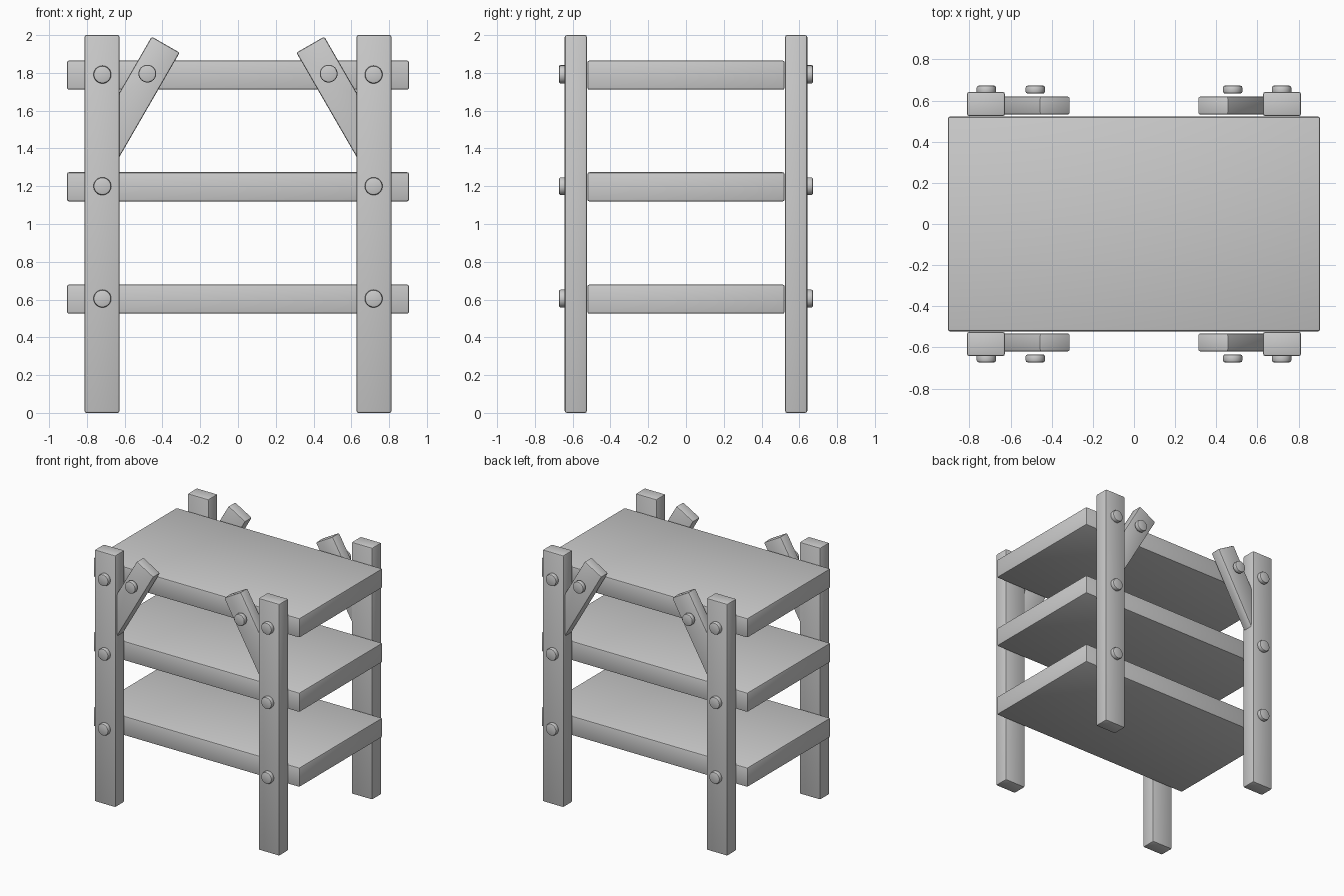
import bpy, bmesh, math
from mathutils import Matrix

cube = bpy.data.objects.get("Cube")
if cube:
    bpy.data.objects.remove(cube)

GREY = 0.6
grey = bpy.data.materials.new("plain grey")
grey.use_nodes = True
grey.diffuse_color = (GREY, GREY, GREY, 1)
grey.node_tree.nodes["Principled BSDF"].inputs["Base Color"].default_value = (GREY, GREY, GREY, 1)


def finish(name, bm, mirror):
    """Turn a bmesh into a smooth-shaded object, mirrored to the other corners if asked."""
    bmesh.ops.recalc_face_normals(bm, faces=bm.faces)
    mesh = bpy.data.meshes.new(name)
    bm.to_mesh(mesh)
    bm.free()
    mesh.materials.append(grey)
    obj = bpy.data.objects.new(name, mesh)
    bpy.context.collection.objects.link(obj)
    bpy.ops.object.select_all(action='DESELECT')
    obj.select_set(True)
    bpy.context.view_layer.objects.active = obj
    bpy.ops.object.shade_smooth_by_angle(angle=math.radians(40))
    if mirror:
        mod = obj.modifiers.new("four corners", 'MIRROR')
        mod.use_axis = (True, True, False)
        mod.use_mirror_merge = False


def soften(bm, width):
    """Round off every sharp edge."""
    edges = [e for e in bm.edges if e.calc_face_angle(0) > math.radians(25)]
    bmesh.ops.bevel(bm, geom=edges, offset=width, segments=2, profile=0.5, affect='EDGES')


def prism(name, outline, y0, y1, mirror=True):
    """Extrude an x-z outline from y0 to y1 and soften its edges."""
    bm = bmesh.new()
    face = bm.faces.new([bm.verts.new((x, y0, z)) for x, z in outline])
    ext = bmesh.ops.extrude_face_region(bm, geom=[face], use_keep_orig=True)
    for v in ext["geom"]:
        if isinstance(v, bmesh.types.BMVert):
            v.co.y = y1
    bmesh.ops.recalc_face_normals(bm, faces=bm.faces)
    soften(bm, 0.01)
    finish(name, bm, mirror)


def rect(x0, x1, z0, z1):
    return [(x0, z0), (x1, z0), (x1, z1), (x0, z1)]


def bolt(name, x, z, y0, y1):
    """Short round bolt head pointing along y."""
    bm = bmesh.new()
    place = Matrix.Translation((x, (y0 + y1) / 2, z)) @ Matrix.Rotation(math.pi / 2, 4, 'X')
    bmesh.ops.create_cone(bm, cap_ends=True, segments=32, radius1=0.047, radius2=0.047,
                          depth=y1 - y0, matrix=place)
    soften(bm, 0.01)
    finish(name, bm, True)


# Corner posts
prism("corner_post", rect(0.628, 0.812, 0, 2), 0.525, 0.642)

# Shelves, each with a bolt at every post
SHELF_HEIGHTS = {"lower": 0.602, "middle": 1.197, "upper": 1.788}
for level, z in SHELF_HEIGHTS.items():
    prism(level + "_shelf", rect(-0.905, 0.905, z - 0.077, z + 0.077), -0.522, 0.522, False)
    bolt(level + "_post_bolt", 0.718, z + 0.003, 0.63, 0.673)

# Slanted braces, whose lower ends run into the posts
prism("slanted_brace", [(0.309, 1.907), (0.457, 1.992), (0.64, 1.675), (0.64, 1.334)], 0.532, 0.62)
bolt("brace_bolt", 0.48, 1.796, 0.634, 0.673)
